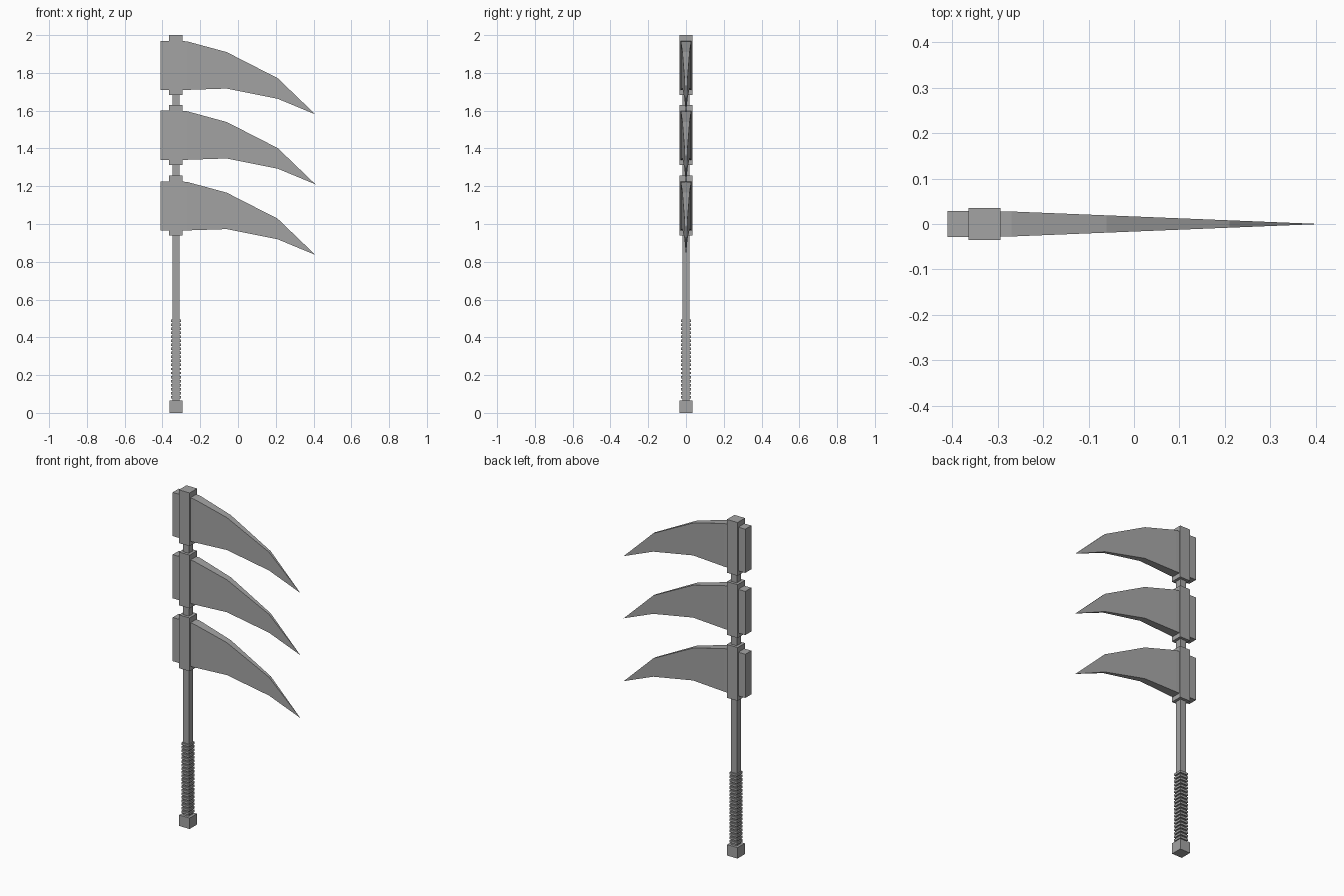
import bpy
import bmesh

cube = bpy.data.objects.get("Cube")
if cube:
    bpy.data.objects.remove(cube, do_unlink=True)

# Single flat grey
grey = bpy.data.materials.new("stone_grey")
grey.use_nodes = True
colour = (0.37, 0.37, 0.37, 1)
grey.diffuse_color = colour
grey.node_tree.nodes["Principled BSDF"].inputs["Base Color"].default_value = colour

AXIS = -0.329  # x of the shaft


def finish(name, bm):
    bmesh.ops.recalc_face_normals(bm, faces=bm.faces)
    mesh = bpy.data.meshes.new(name)
    bm.to_mesh(mesh)
    bm.free()
    mesh.materials.append(grey)
    obj = bpy.data.objects.new(name, mesh)
    bpy.context.collection.objects.link(obj)
    return obj


def add_box(bm, x0, x1, half_y, z0, z1):
    verts = bmesh.ops.create_cube(bm, size=1)["verts"]
    for v in verts:
        v.co.x = x1 if v.co.x > 0 else x0
        v.co.y = half_y if v.co.y > 0 else -half_y
        v.co.z = z1 if v.co.z > 0 else z0


def post(name, half, z0, z1):
    bm = bmesh.new()
    add_box(bm, AXIS - half, AXIS + half, half, z0, z1)
    return finish(name, bm)


def blade(name, top):
    # Stations along the blade: x, upper edge, lower edge (below the block top)
    stations = [(AXIS, -0.03, -0.29), (-0.27, -0.033, -0.29),
                (-0.06, -0.09, -0.283), (0.21, -0.228, -0.337)]
    tip_x, root_x = 0.41, -0.295
    bm = bmesh.new()
    rings = []
    for x, up, low in stations:
        w = 0.0285 * min(1, (tip_x - x) / (tip_x - root_x))
        rings.append([bm.verts.new((x, y, top + z))
                      for y, z in ((-w, low), (w, low), (w, up), (-w, up))])
    bm.faces.new(rings[0])
    for a, b in zip(rings, rings[1:]):
        for i in range(4):
            j = (i + 1) % 4
            bm.faces.new((a[i], a[j], b[j], b[i]))
    tip = bm.verts.new((tip_x, 0, top - 0.42))
    for i in range(4):
        bm.faces.new((rings[-1][i], rings[-1][(i + 1) % 4], tip))
    return finish(name, bm)


# Handle
post("pommel", 0.034, 0, 0.065)
post("shaft", 0.0185, 0.06, 1.75)

# Ribbed grip
bm = bmesh.new()
ribs, grip_low, grip_high = 20, 0.068, 0.495
pitch = (grip_high - grip_low) / ribs
for i in range(ribs):
    z = grip_low + i * pitch
    add_box(bm, AXIS - 0.026, AXIS + 0.026, 0.026, z + pitch * 0.4, z + pitch)
finish("grip_ribs", bm)

# Three heads: socket block, rear plate and curved blade
for label, top in (("upper", 2.0), ("middle", 1.63), ("lower", 1.256)):
    post(label + "_socket", 0.035, top - 0.317, top)
    bm = bmesh.new()
    add_box(bm, -0.41, AXIS, 0.0285, top - 0.29, top - 0.03)
    finish(label + "_rear_plate", bm)
    blade(label + "_blade", top)
